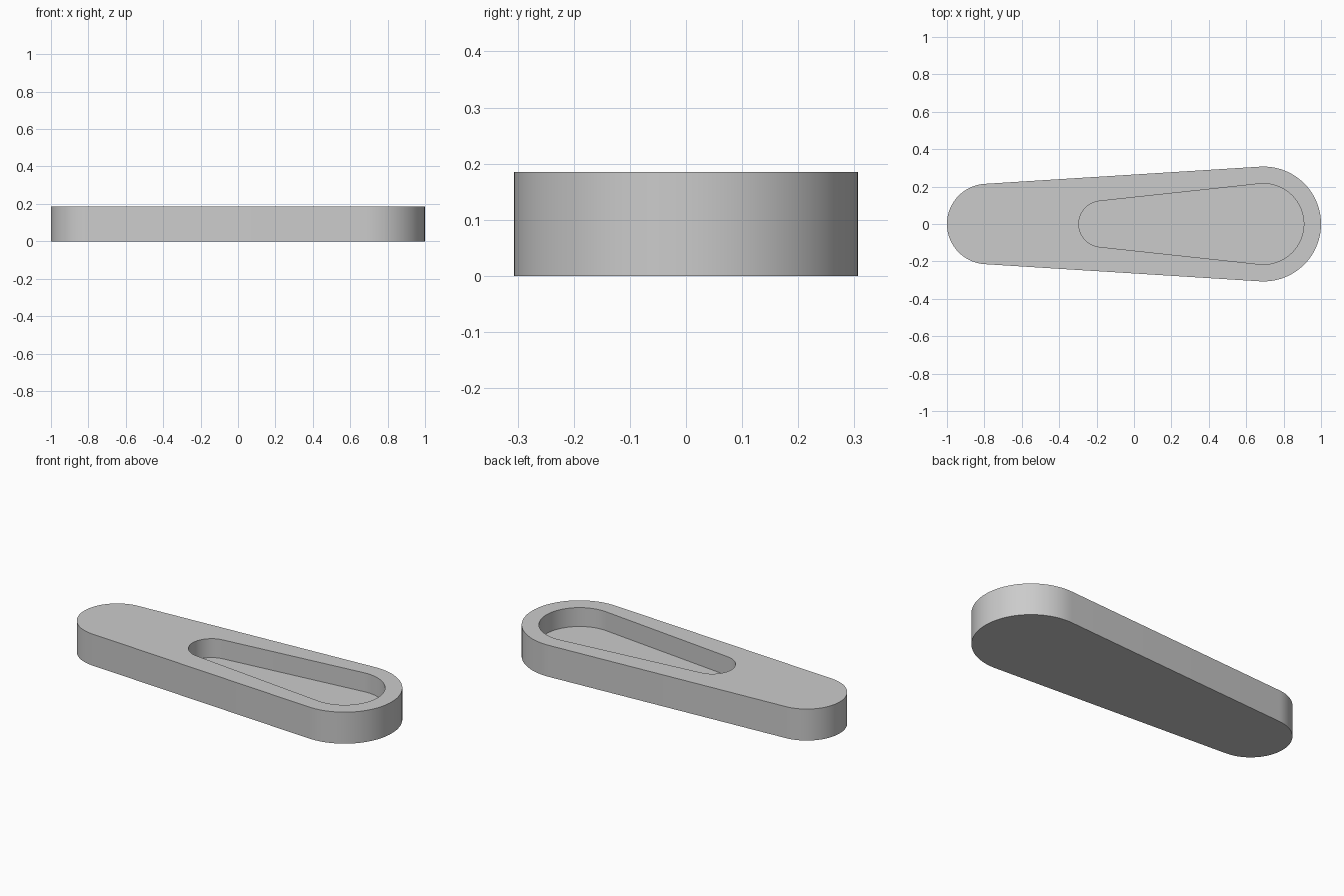
import bpy
import bmesh
from math import asin, cos, sin, pi, radians

if "Cube" in bpy.data.objects:
    bpy.data.objects.remove(bpy.data.objects["Cube"], do_unlink=True)

HEIGHT = 0.185
FLOOR = 0.074
STEPS = 40


def tapered_slot(bm, x_small, r_small, x_big, r_big, z):
    """Ring of vertices around two circles joined by their common tangents."""
    lean = asin((r_big - r_small) / (x_big - x_small))
    half = pi / 2 + lean
    ring = []
    for cx, r, start, sweep in ((x_big, r_big, -half, 2 * half),
                                (x_small, r_small, half, 2 * (pi - half))):
        for i in range(STEPS + 1):
            a = start + sweep * i / STEPS
            ring.append(bm.verts.new((cx + r * cos(a), r * sin(a), z)))
    return ring


def bridge(bm, lower, upper):
    n = len(lower)
    for i in range(n):
        j = (i + 1) % n
        bm.faces.new((lower[i], lower[j], upper[j], upper[i]))


# Plain grey
grey = bpy.data.materials.new("plain_grey")
grey.use_nodes = True
colour = (0.6, 0.6, 0.6, 1)
grey.diffuse_color = colour
grey.node_tree.nodes["Principled BSDF"].inputs["Base Color"].default_value = colour

# Tapered body with a blind teardrop pocket in its top
outer = (-0.785, 0.215, 0.693, 0.307)
inner = (-0.172, 0.123, 0.692, 0.216)
bm = bmesh.new()
rings = [tapered_slot(bm, *outer, 0), tapered_slot(bm, *outer, HEIGHT),
         tapered_slot(bm, *inner, HEIGHT), tapered_slot(bm, *inner, FLOOR)]
for lower, upper in zip(rings, rings[1:]):
    bridge(bm, lower, upper)
bm.faces.new(rings[0][::-1])
bm.faces.new(rings[-1])
bmesh.ops.recalc_face_normals(bm, faces=bm.faces)

mesh = bpy.data.meshes.new("tapered_arm")
bm.to_mesh(mesh)
bm.free()
mesh.materials.append(grey)
arm = bpy.data.objects.new("tapered_arm", mesh)
bpy.context.collection.objects.link(arm)

# Smooth round ends, crisp rims
bpy.ops.object.select_all(action="DESELECT")
arm.select_set(True)
bpy.context.view_layer.objects.active = arm
bpy.ops.object.shade_smooth_by_angle(angle=radians(30))
